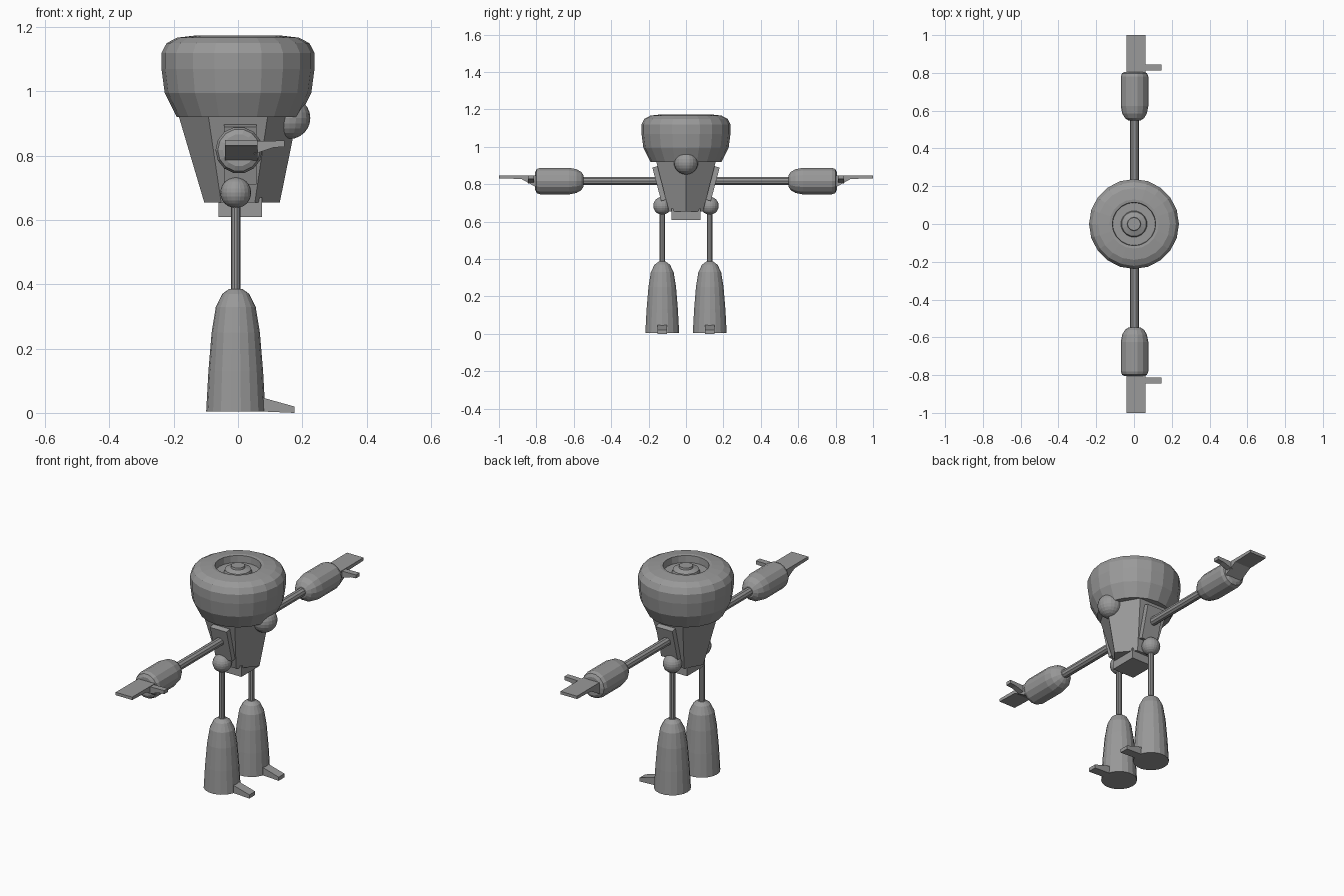
import bpy, bmesh, math
from mathutils import Matrix, Vector

cube = bpy.data.objects.get("Cube")
if cube:
    bpy.data.objects.remove(cube)

grey = bpy.data.materials.new("mid grey")
grey.use_nodes = True
grey.diffuse_color = (0.32, 0.32, 0.32, 1)
grey.node_tree.nodes["Principled BSDF"].inputs["Base Color"].default_value = (0.32, 0.32, 0.32, 1)


def finish(name, bm, matrix=Matrix()):
    bmesh.ops.recalc_face_normals(bm, faces=bm.faces)
    bm.transform(matrix)
    if matrix.determinant() < 0:
        bmesh.ops.reverse_faces(bm, faces=bm.faces)
    mesh = bpy.data.meshes.new(name)
    bm.to_mesh(mesh)
    bm.free()
    mesh.materials.append(grey)
    obj = bpy.data.objects.new(name, mesh)
    bpy.context.collection.objects.link(obj)
    return obj


def lathe(name, profile, sides, matrix=Matrix()):
    """Closed solid of revolution about z from (radius, height) points."""
    bm = bmesh.new()
    rings = [[bm.verts.new((r * math.cos(math.tau * i / sides),
                            r * math.sin(math.tau * i / sides), h))
              for i in range(sides)] for r, h in profile]
    for low, high in zip(rings, rings[1:]):
        for i in range(sides):
            j = (i + 1) % sides
            bm.faces.new((low[i], low[j], high[j], high[i]))
    bm.faces.new(rings[0])
    bm.faces.new(rings[-1])
    return finish(name, bm, matrix)


def extrude(name, outline, start, depth, matrix=Matrix()):
    """Prism from an outline of 3D points, pushed along depth."""
    bm = bmesh.new()
    face = bm.faces.new([bm.verts.new(Vector(p) + Vector(start)) for p in outline])
    out = bmesh.ops.extrude_face_region(bm, geom=[face])
    moved = [v for v in out["geom"] if isinstance(v, bmesh.types.BMVert)]
    bmesh.ops.translate(bm, verts=moved, vec=depth)
    return finish(name, bm, matrix)


def box(name, size, matrix):
    bm = bmesh.new()
    bmesh.ops.create_cube(bm, size=1)
    bm.transform(Matrix.Diagonal((*size, 1)))
    return finish(name, bm, matrix)


def ball(name, radius, centre):
    bm = bmesh.new()
    bmesh.ops.create_uvsphere(bm, u_segments=20, v_segments=12, radius=radius)
    return finish(name, bm, Matrix.Translation(centre))


# Head with a sunken top and a stepped knob inside it
lathe("head", [(0.19, 0.92), (0.228, 0.995), (0.238, 1.07), (0.238, 1.12), (0.222, 1.15),
               (0.19, 1.167), (0.13, 1.174), (0.115, 1.172), (0.113, 1.135), (0.07, 1.135),
               (0.065, 1.152), (0.036, 1.162), (0.034, 1.172)], 20)

# Six-sided tapering body, its front edge pulled forward at the bottom
body = lathe("body", [(0.105, 0.655), (0.185, 0.925)], 6)
for v in body.data.vertices:
    if v.co.z < 0.7 and v.co.x > 0.1:
        v.co.x = 0.13
box("pelvis", (0.135, 0.155, 0.06), Matrix.Translation((0.007, 0, 0.64)))
ball("nose", 0.065, (0.16, 0, 0.917))

# Paired limbs
for side, word in ((1, "left"), (-1, "right")):
    flip = Matrix.Diagonal((1, side, 1, 1))
    arm = flip @ Matrix.Translation((0.003, 0, 0.817)) @ Matrix.Rotation(-math.pi / 2, 4, "X")
    leg = Matrix.Translation((-0.007, side * 0.127, 0))

    # Shoulder plate lies along the sloping body side
    box(word + "_shoulder_plate", (0.1, 0.04, 0.185),
        flip @ Matrix.Translation((0.007, 0.137, 0.805)) @ Matrix.Rotation(-0.259, 4, "X"))
    lathe(word + "_upper_arm", [(0.023, 0.12), (0.023, 0.57)], 10, arm)
    lathe(word + "_forearm", [(0.03, 0.547), (0.05, 0.56), (0.065, 0.585), (0.073, 0.625),
                              (0.073, 0.78), (0.066, 0.798), (0.05, 0.806)], 14, arm)

    # Flat hand with a wedge at the wrist, and a thumb
    extrude(word + "_hand", [(0, 0.803, 0.848), (0, 1, 0.848), (0, 1, 0.832),
                             (0, 0.88, 0.828), (0, 0.803, 0.785)],
            (-0.04, 0, 0), (0.1, 0, 0), flip)
    extrude(word + "_thumb", [(0.05, 0, 0.845), (0.145, 0, 0.847), (0.145, 0, 0.828),
                              (0.11, 0, 0.825), (0.05, 0, 0.805)],
            (0, 0.813, 0), (0, 0.032, 0), flip)

    # Hip, thin leg, boot and toe
    ball(word + "_hip", 0.048, (-0.007, side * 0.127, 0.685))
    lathe(word + "_leg", [(0.015, 0.36), (0.015, 0.66)], 10, leg)
    lathe(word + "_boot", [(0.092, 0.005), (0.085, 0.13), (0.075, 0.25), (0.062, 0.33),
                           (0.042, 0.37), (0.02, 0.386)], 18, leg)
    extrude(word + "_toe", [(0.06, 0, 0.005), (0.175, 0, 0), (0.175, 0, 0.02), (0.06, 0, 0.052)],
            (0, side * 0.127 - 0.025, 0), (0, 0.05, 0))
